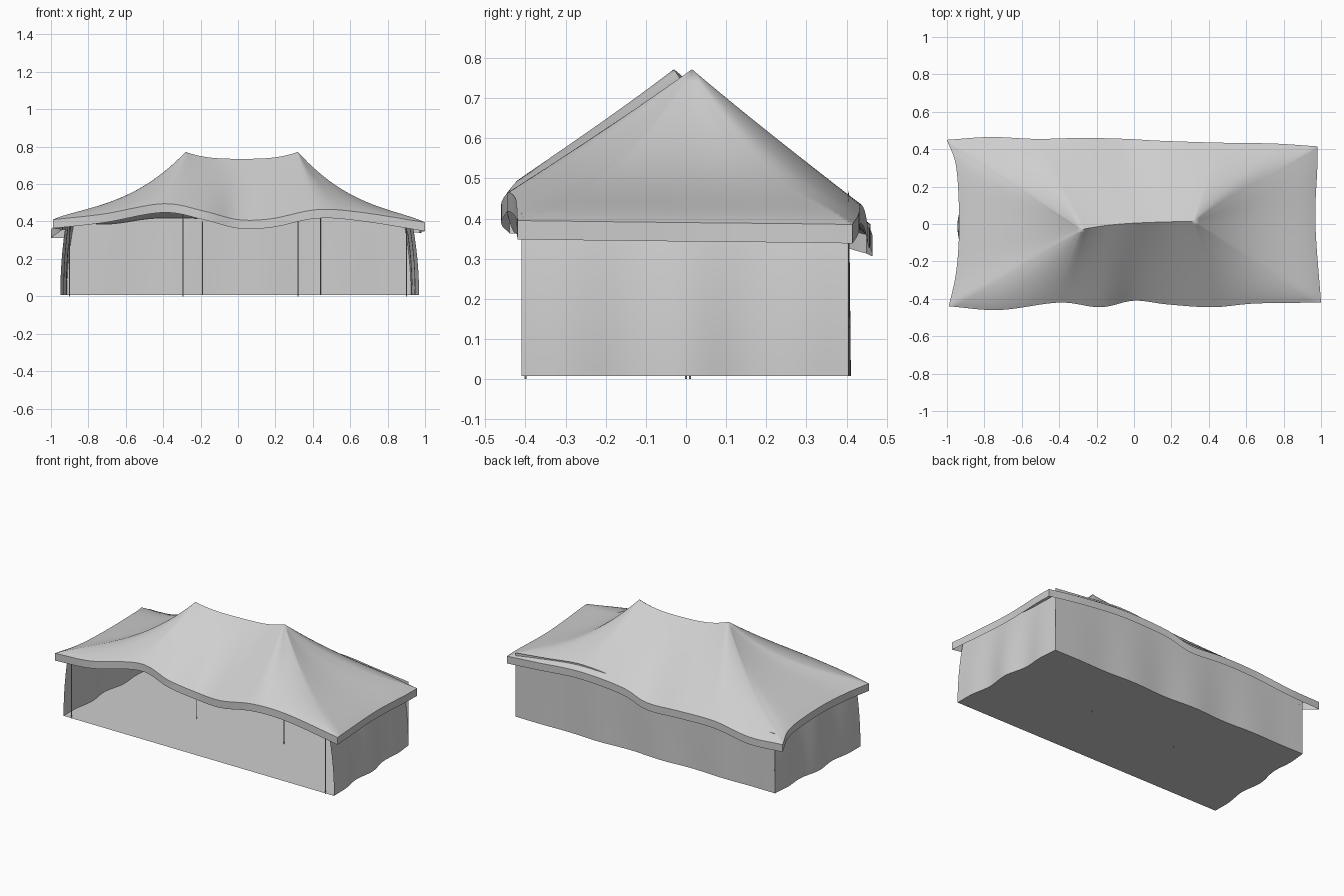
import bpy, bmesh, math
from mathutils import Vector

cube = bpy.data.objects.get("Cube")
if cube:
    bpy.data.objects.remove(cube, do_unlink=True)

GREY = (0.62, 0.62, 0.62, 1)
canvas = bpy.data.materials.new("grey canvas")
canvas.use_nodes = True
canvas.diffuse_color = GREY
canvas.node_tree.nodes["Principled BSDF"].inputs["Base Color"].default_value = GREY


def finish(name, bm, angle=40):
    """Turn a bmesh into a smooth shaded object."""
    bmesh.ops.remove_doubles(bm, verts=bm.verts, dist=0.0005)
    mesh = bpy.data.meshes.new(name)
    bm.to_mesh(mesh)
    bm.free()
    mesh.materials.append(canvas)
    ob = bpy.data.objects.new(name, mesh)
    bpy.context.collection.objects.link(ob)
    bpy.ops.object.select_all(action="DESELECT")
    ob.select_set(True)
    bpy.context.view_layer.objects.active = ob
    bpy.ops.object.shade_smooth_by_angle(angle=math.radians(angle))


def sheet(name, rows, angle):
    """Skin a grid of points given as equal rows."""
    bm = bmesh.new()
    grid = [[bm.verts.new(p) for p in row] for row in rows]
    for a, b in zip(grid, grid[1:]):
        for i in range(len(a) - 1):
            bm.faces.new((a[i], a[i + 1], b[i + 1], b[i]))
    finish(name, bm, angle)


def spline(keys, count):
    """Smooth path through the key points."""
    p = [Vector(k) for k in keys]
    p = [2 * p[0] - p[1]] + p + [2 * p[-1] - p[-2]]
    out = []
    for n in range(count + 1):
        s = n / count * (len(p) - 3)
        i = min(int(s), len(p) - 4)
        f = s - i
        a, b, c, d = p[i:i + 4]
        out.append(b + (c - a) * f / 2 + (a - 2.5 * b + 2 * c - d / 2) * f ** 2
                   + (1.5 * (b - c) + (d - a) / 2) * f ** 3)
    return out


# Eaves: one wavy path for each side, anticlockwise from the front
front = spline([(-.99, -.44, .41), (-.72, -.46, .44), (-.4, -.42, .495), (-.18, -.445, .455),
                (0, -.41, .41), (.18, -.43, .415), (.42, -.445, .463), (.65, -.425, .45),
                (1, -.42, .395)], 64)
right = spline([(1, -.42, .395), (.97, 0, .39), (.98, .3, .387), (.98, .415, .385)], 32)
back = spline([(.98, .415, .385), (.75, .43, .41), (.45, .435, .435), (.14, .445, .42),
               (-.04, .455, .375), (-.28, .46, .385), (-.52, .455, .385), (-.77, .465, .355),
               (-1, .45, .36)], 64)
left = spline([(-1, .45, .36), (-.95, .3, .395), (-.935, 0, .405), (-.95, -.25, .405),
               (-.99, -.44, .41)], 32)

PEAK_L, PEAK_R = -.28, .32


def ridge(u):
    """Sagging ridge between the two peaks."""
    return Vector((PEAK_L + (PEAK_R - PEAK_L) * u, .015 * u - .03 * (1 - u) ** 4,
                   .735 + .037 * abs(2 * u - 1) ** 3))


# Roof: rays fan from the peaks and run straight down between them;
# the cloth hangs slack only towards the ends
STEPS = 24
END_SLACK = .38
rim, tops, slack = [], [], []
for side, ends in ((front, (0, 1)), (right, (1, 1)), (back, (1, 0)), (left, (0, 0))):
    for n, p in enumerate(side[:-1]):
        s = n / (len(side) - 1)
        inner = min(max(2 * s - .5, 0), 1)
        rim.append(p)
        tops.append(ridge(ends[0] + (ends[1] - ends[0]) * inner))
        beyond = max(abs(2 * s - 1) - .5, 0) * 2
        slack.append(END_SLACK if ends[0] == ends[1]
                     else .02 + (END_SLACK - .02) * beyond ** 1.3)
rim, tops, slack = rim + rim[:1], tops + tops[:1], slack + slack[:1]
rows = []
for k in range(STEPS + 1):
    t = k / STEPS
    rows.append([a.lerp(b, t) - Vector((0, 0, s * t * (1 - t) ** 1.5))
                 for a, b, s in zip(tops, rim, slack)])
sheet("roof", rows, 60)

# Valance: hanging strip below the eaves
sheet("valance", [rim, [p - Vector((0, 0, .047)) for p in rim]], 30)

# Walls: billowing cloth up to the roof, open at the front
WALL_STEPS = 10
FLOOR_Z = .008


def wall(name, path, start, end, out, waves, depth, flare, rise):
    """Cloth from start to end; flare is how far the top leans inwards."""
    rows = []
    for k in range(WALL_STEPS + 1):
        t = k / WALL_STEPS
        row = []
        for n, p in enumerate(path):
            s = n / (len(path) - 1)
            ripple = math.sin(waves * s * math.pi) * math.sin(math.pi * s) * (.3 + .7 * t)
            lean = flare * (1 - t) ** 2
            q = Vector(start).lerp(Vector(end), s) + Vector(out) * (depth * ripple - lean)
            q.z = FLOOR_Z + (p.z + rise - FLOOR_Z) * (1 - t)
            row.append(q)
        rows.append(row)
    sheet(name, rows, 50)
    return rows[-1]


RF, RB, LB, LF = (.968, -.41, 0), (.925, .405, 0), (-.915, .405, 0), (-.95, -.41, 0)
outline = wall("right_wall", right, RF, RB, (1, 0, 0), 5, .012, .04, .018)
outline += wall("back_wall", back, RB, LB, (0, 1, 0), 8, .006, 0, .032)[1:]
outline += wall("left_wall", left, LB, LF, (-1, 0, 0), 5, .012, .035, .014)[1:]

# Groundsheet filling the wall outline
bm = bmesh.new()
bm.faces.new([bm.verts.new(p) for p in outline])
bmesh.ops.recalc_face_normals(bm, faces=bm.faces)
finish("floor", bm)


def pole(name, x, y, bottom, top, radius=.0025):
    bm = bmesh.new()
    bmesh.ops.create_cone(bm, cap_ends=True, segments=8, radius1=radius, radius2=radius,
                          depth=top - bottom)
    bmesh.ops.translate(bm, verts=bm.verts, vec=(x, y, (top + bottom) / 2))
    finish(name, bm)


# Poles: tall ones under the peaks, short ones at the front corners and back wall
pole("left_peak_pole", -.293, 0, 0, .73)
pole("right_peak_pole", PEAK_R, .01, 0, .74)
pole("right_front_pole", .9, -.4, 0, .41)
pole("left_front_pole", -.9, -.4, 0, .41)
pole("back_pole_a", -.19, .385, FLOOR_Z, .4)
pole("back_pole_b", .44, .385, FLOOR_Z, .42)
